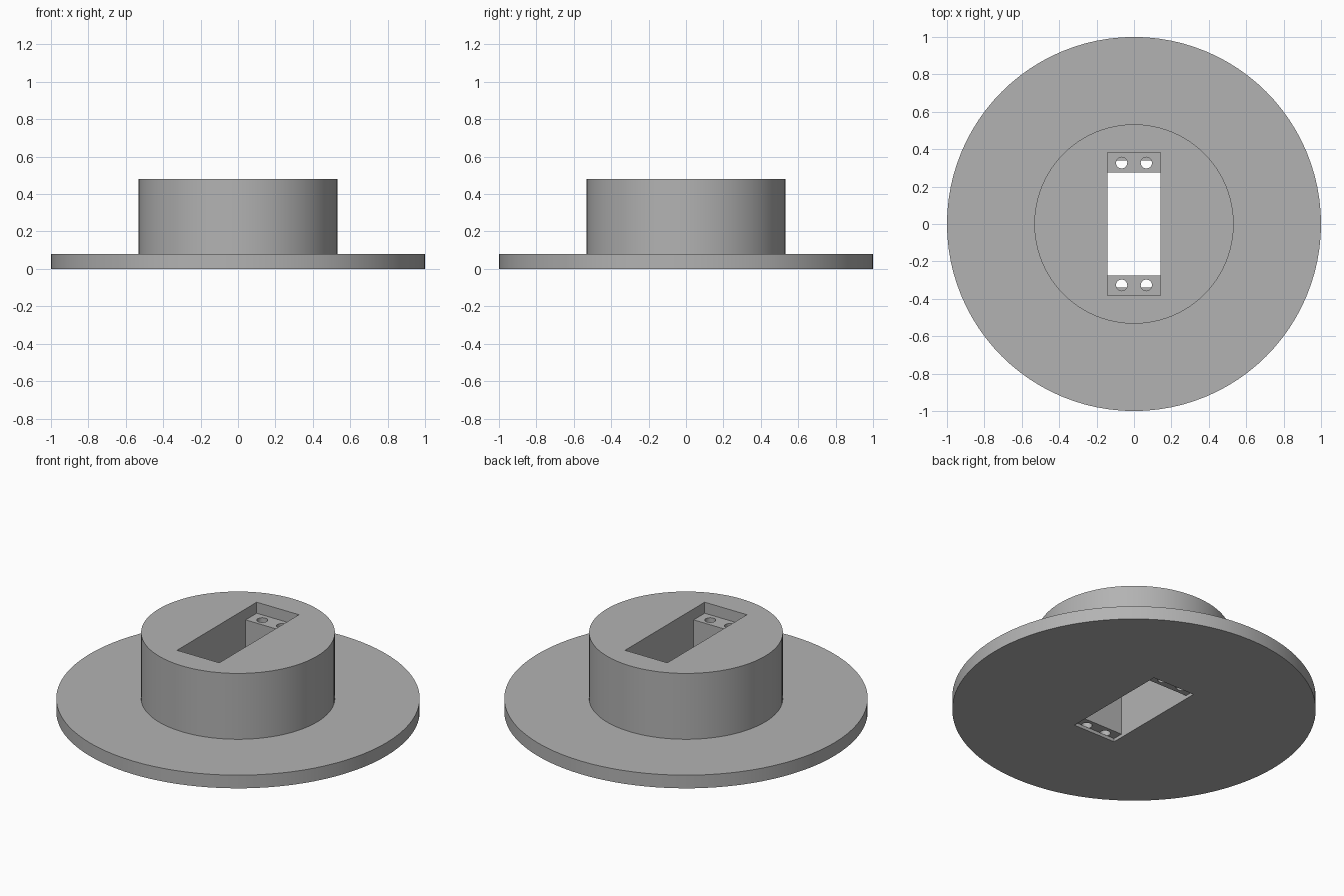
import bpy
import math

cube = bpy.data.objects.get("Cube")
if cube:
    bpy.data.objects.remove(cube)

grey = bpy.data.materials.new("plain grey")
grey.use_nodes = True
tone = (0.45, 0.45, 0.45, 1)
grey.diffuse_color = tone
grey.node_tree.nodes["Principled BSDF"].inputs["Base Color"].default_value = tone


def cylinder(name, radius, z0, z1, x=0, y=0, sides=96):
    bpy.ops.mesh.primitive_cylinder_add(vertices=sides, radius=radius, depth=z1 - z0,
                                        location=(x, y, (z0 + z1) / 2))
    obj = bpy.context.object
    obj.name = name
    obj.data.materials.append(grey)
    return obj


def box(name, half_x, half_y, z0, z1):
    bpy.ops.mesh.primitive_cube_add(size=2, location=(0, 0, (z0 + z1) / 2))
    obj = bpy.context.object
    obj.name = name
    obj.scale = (half_x, half_y, (z1 - z0) / 2)
    bpy.ops.object.transform_apply(location=False, rotation=False, scale=True)
    obj.data.materials.append(grey)
    return obj


def combine(target, tool, operation):
    mod = target.modifiers.new(operation.title(), 'BOOLEAN')
    mod.operation = operation
    mod.solver = 'EXACT'
    mod.object = tool
    bpy.context.view_layer.objects.active = target
    bpy.ops.object.modifier_apply(modifier=mod.name)
    bpy.data.objects.remove(tool)


# Wide base disc with the raised hub on it
body = cylinder("flanged_hub", 1, 0, 0.08)
combine(body, cylinder("hub", 0.533, 0.04, 0.48), 'UNION')

# Through slot with a stepped recess at the top and a shallow one underneath
half_width = 0.142
combine(body, box("through_slot", half_width, 0.276, -0.1, 0.6), 'DIFFERENCE')
combine(body, box("top_recess", half_width, 0.382, 0.413, 0.6), 'DIFFERENCE')
combine(body, box("bottom_recess", half_width, 0.34, -0.1, 0.02), 'DIFFERENCE')

# Pairs of screw holes through the ledges
for x in (-0.066, 0.066):
    for y in (-0.327, 0.327):
        combine(body, cylinder("screw_hole", 0.03, 0.02, 0.45, x, y, 32), 'DIFFERENCE')

bpy.ops.object.select_all(action='DESELECT')
body.select_set(True)
bpy.context.view_layer.objects.active = body
bpy.ops.object.shade_smooth_by_angle(angle=math.radians(30))
